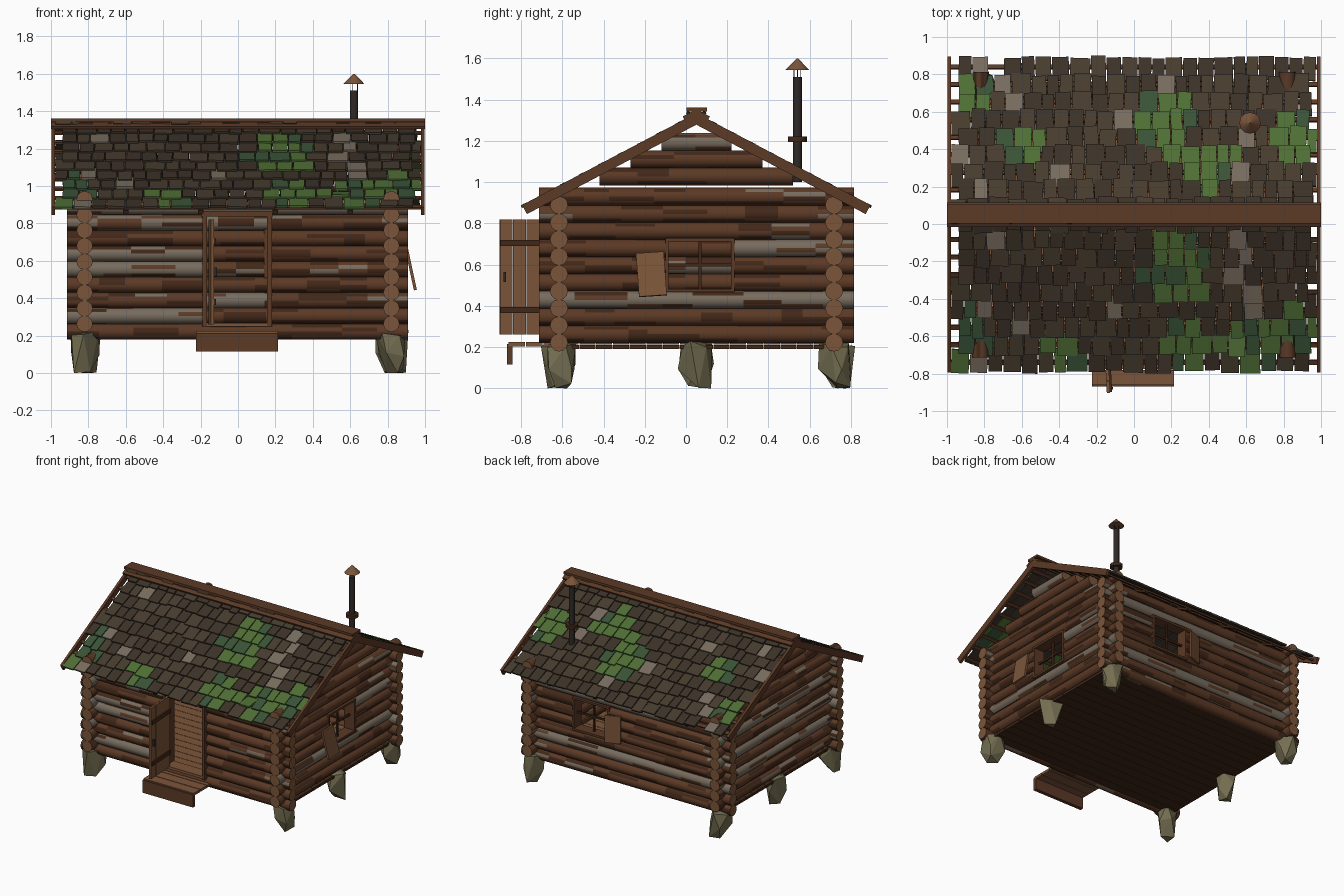
import bpy, bmesh, math, random
from mathutils import Matrix, Vector

random.seed(4)
if "Cube" in bpy.data.objects:
    bpy.data.objects.remove(bpy.data.objects["Cube"])

# ---- colours ----
PALETTE = {
    "log_brown": (92, 60, 42), "dark_brown": (68, 44, 31), "weathered_grey": (118, 107, 94),
    "cut_wood": (122, 85, 60), "shingle_dark": (62, 53, 44), "shingle_brown": (72, 62, 50),
    "moss": (80, 110, 56), "moss_dark": (60, 84, 58), "stone": (116, 110, 82), "metal": (50, 45, 42)}
BROWN, DARK, GREY, CUT, SHINGLE, SHINGLE2, MOSS, MOSS2, STONE, METAL = range(10)
MATS = []
for mat_name, rgb in PALETTE.items():
    m = bpy.data.materials.new(mat_name)
    m.use_nodes = True
    col = tuple((c / 255) ** 2.2 for c in rgb) + (1,)
    m.diffuse_color = col
    bsdf = m.node_tree.nodes["Principled BSDF"]
    bsdf.inputs["Base Color"].default_value = col
    bsdf.inputs["Roughness"].default_value = 0.9
    MATS.append(m)


def finish(bm, name, smooth=False):
    bmesh.ops.recalc_face_normals(bm, faces=bm.faces)
    me = bpy.data.meshes.new(name)
    bm.to_mesh(me)
    bm.free()
    for m in MATS:
        me.materials.append(m)
    if smooth:
        me.shade_smooth()
        me.set_sharp_from_angle(angle=math.radians(40))
    ob = bpy.data.objects.new(name, me)
    bpy.context.collection.objects.link(ob)
    return ob


def paint(verts, mat):
    for v in verts:
        for f in v.link_faces:
            f.material_index = mat


def box(bm, centre, size, mat, frame=Matrix(), turn=Matrix()):
    mx = frame @ Matrix.Translation(centre) @ turn @ Matrix.Diagonal((*size, 1))
    paint(bmesh.ops.create_cube(bm, size=1, matrix=mx)["verts"], mat)


def cone(bm, centre, r1, r2, depth, mat, sides=12):
    out = bmesh.ops.create_cone(bm, cap_ends=True, segments=sides, radius1=r1, radius2=r2,
                                depth=depth, matrix=Matrix.Translation(centre))
    paint(out["verts"], mat)


# ---- log walls ----
RAD, STEP, SIDES, MID = 0.0435, 0.0833, 12, 0.05


def log(bm, axis, a, b, fixed, z, weathered):
    """Round log along x or y, streaked lengthwise, with pale sawn ends."""
    n = max(1, round((b - a) / 0.2))
    cuts = [a] + [a + (b - a) * (i + random.uniform(-0.3, 0.3)) / n for i in range(1, n)] + [b]
    rings = []
    for t in cuts:
        ring = []
        for k in range(SIDES):
            ang = math.tau * k / SIDES
            side, up = fixed + RAD * math.cos(ang), z + RAD * math.sin(ang)
            ring.append(bm.verts.new((t, side, up) if axis == "x" else (side, t, up)))
        rings.append(ring)
    for r, s in zip(rings, rings[1:]):
        for k in range(SIDES):
            f = bm.faces.new((r[k], r[k - 1], s[k - 1], s[k]))
            f.material_index = random.choices((BROWN, DARK, GREY),
                                              (1, 1, 6) if weathered else (7, 3, 0.25))[0]
    for ring in (rings[0], rings[-1]):
        bm.faces.new(ring).material_index = CUT


def wall(name, axis, fixed, z0, rows, ends, opening=None, grey=(), grey_left=(), grey_right=()):
    """Stack of logs; rows inside the opening (from, to, low, high) are split."""
    bm = bmesh.new()
    for i in range(rows):
        z = z0 + STEP * i
        if opening and opening[2] < z < opening[3]:
            log(bm, axis, ends[0], opening[0], fixed, z, i in grey or i in grey_left)
            log(bm, axis, opening[1], ends[1], fixed, z, i in grey or i in grey_right)
        else:
            log(bm, axis, *ends, fixed, z, i in grey)
    if axis == "y":  # stepped gable
        for j, half in enumerate((0.47, 0.32, 0.17)):
            log(bm, axis, MID - half, MID + half, fixed, z0 + STEP * (rows + j) + 0.015, j == 2)
    finish(bm, name, True)


XE, YE = (-0.915, 0.91), (-0.713, 0.814)
DOOR, BACK_WIN, SIDE_WIN = (-0.19, 0.18, 0.26, 0.85), (0.14, 0.46, 0.5, 0.75), (-0.1, 0.235, 0.48, 0.73)
wall("front_wall_logs", "x", -0.616, 0.222, 9, XE, DOOR, (8,), (1, 4, 5, 7))
wall("back_wall_logs", "x", 0.718, 0.222, 9, XE, BACK_WIN, (2, 7))
wall("right_wall_logs", "y", 0.82, 0.263, 9, YE, SIDE_WIN, (2,), (), (5,))
wall("left_wall_logs", "y", -0.82, 0.263, 9, YE, None, (2, 4, 6))

# ---- floor ----
bm = bmesh.new()
for i in range(16):
    y = -0.6 + (i + 0.5) * 1.3 / 16
    box(bm, (0, y, 0.222), (1.64, 0.078, 0.02), CUT)
    box(bm, (0, y, 0.2), (1.7, 0.079, 0.02), DARK)
finish(bm, "floor_planks")

# ---- foundation stones ----
for x in (-0.82, 0.82):
    for y in (-0.61, MID, 0.73):
        bm = bmesh.new()
        lean = random.uniform(-0.03, 0.03)
        for z, r, n in ((0, 0.05, 3), (0.09, 0.08, 4), (0.2, 0.085, 5)):
            start = random.random() * 6
            for k in range(n):
                a = start + math.tau * k / n + random.uniform(-0.3, 0.3)
                rr = r * random.uniform(0.8, 1.15)
                off = lean if z == 0 else 0
                bm.verts.new((x + off + rr * math.cos(a), y + off + rr * math.sin(a),
                              z + random.uniform(0, 0.03) * (k > 0)))
        hull = bmesh.ops.convex_hull(bm, input=bm.verts)
        bmesh.ops.delete(bm, geom=[v for v in bm.verts if not v.link_faces], context="VERTS")
        for f in bm.faces:
            f.material_index = STONE
        finish(bm, "foundation_stone")

# ---- roof ----
PITCH, SLOPE, ROWS = math.atan2(0.446, 0.845), 0.955, 9
CO, SI = math.cos(PITCH), math.sin(PITCH)
MOSS_SPOTS = ((0.2, -0.3, 0.2), (-0.9, -0.65, 0.17), (0.3, -0.68, 0.17), (0.62, -0.72, 0.15),
              (0.85, -0.65, 0.15), (-0.4, -0.72, 0.13), (0.15, 0.58, 0.18), (0.42, 0.38, 0.18),
              (0.85, 0.52, 0.14), (-0.58, 0.5, 0.13), (-0.9, 0.78, 0.13))


def shingle_colour(x, y):
    near = max(1 - math.hypot(x - px, y - py) / r for px, py, r in MOSS_SPOTS)
    if near > random.uniform(-0.1, 0.3):
        return random.choice((MOSS, MOSS, MOSS2))
    return random.choices((SHINGLE, SHINGLE2, GREY), (6, 5, 0.6))[0]


for s, side in ((-1, "front"), (1, "back")):
    # slope frame: x along the ridge, y down the slope, z out of the roof
    frame = Matrix(((1, 0, 0, 0), (0, s * CO, s * SI, MID), (0, -SI, CO, 1.335), (0, 0, 0, 1)))
    bm = bmesh.new()
    for row in range(ROWS):
        low = (row + 1) * SLOPE / ROWS
        x = -0.98 + random.choice((0, 0.04))
        while x < 0.93:
            w = min(random.uniform(0.065, 0.115), 0.98 - x)
            d = low + random.uniform(-0.014, 0.008)
            lift = 0.35 if random.random() < 0.012 else random.uniform(0.07, 0.11)
            if random.random() > 0.012:
                cx = x + w / 2
                turn = Matrix.Rotation(lift, 4, "X") @ Matrix.Rotation(random.uniform(-0.04, 0.04), 4, "Z")
                box(bm, (cx, d - 0.068, -0.012), (w - 0.006, 0.136, 0.013),
                    shingle_colour(cx, MID + s * d * CO), frame, turn)
            x += w
    finish(bm, side + "_roof_shingles")
    bm = bmesh.new()
    for row in range(ROWS):
        box(bm, (0, (row + 0.55) * SLOPE / ROWS, -0.028), (1.96, 0.025, 0.012), BROWN, frame)
    for x in (-0.6, -0.2, 0.2, 0.6):
        box(bm, (x, SLOPE / 2, -0.042), (0.03, SLOPE - 0.04, 0.016), DARK, frame)
    finish(bm, side + "_roof_laths")
    bm = bmesh.new()
    for x in (-0.988, 0.988):
        box(bm, (x, SLOPE / 2, -0.025), (0.02, SLOPE, 0.05), BROWN, frame)
    box(bm, (0, 0.03, 0.008), (2, 0.072, 0.016), BROWN, frame)
    finish(bm, side + "_verge_and_ridge_boards")
bm = bmesh.new()
box(bm, (0, 0.053, 1.352), (2, 0.1, 0.018), BROWN)
finish(bm, "ridge_cap")

# ---- chimney ----
bm = bmesh.new()
CX, CY = 0.62, 0.54
cone(bm, (CX, CY, 1.255), 0.022, 0.022, 0.51, METAL)
cone(bm, (CX, CY, 1.208), 0.046, 0.046, 0.025, DARK)
cone(bm, (CX, CY, 1.572), 0.057, 0.004, 0.055, CUT)
for k in range(3):
    a = math.tau * k / 3
    box(bm, (CX + 0.019 * math.cos(a), CY + 0.019 * math.sin(a), 1.53), (0.004, 0.004, 0.06), METAL)
finish(bm, "chimney_pipe", True)

# ---- door ----
bm = bmesh.new()
for x in (-0.178, 0.168):
    box(bm, (x, -0.616, 0.545), (0.025, 0.115, 0.6), BROWN)
box(bm, (-0.005, -0.616, 0.85), (0.38, 0.115, 0.028), BROWN)
box(bm, (-0.005, -0.616, 0.258), (0.36, 0.1, 0.02), CUT)
finish(bm, "door_frame")
bm = bmesh.new()
leaf = Matrix.Translation((-0.15, -0.645, 0)) @ Matrix.Rotation(math.radians(3), 4, "Z")
for k in range(4):
    box(bm, (0, -0.033 - 0.065 * k, 0.54), (0.018, 0.061, 0.56), CUT, leaf)
for z in (0.705, 0.38):
    box(bm, (0.014, -0.13, z), (0.012, 0.25, 0.03), DARK, leaf)
box(bm, (0.016, -0.235, 0.54), (0.02, 0.012, 0.05), METAL, leaf)
finish(bm, "open_door")

# ---- front step ----
bm = bmesh.new()
for y in (-0.82, -0.735, -0.65):
    box(bm, (-0.005, y, 0.214), (0.44, 0.08, 0.02), CUT)
box(bm, (-0.005, -0.855, 0.165), (0.44, 0.028, 0.1), BROWN)
finish(bm, "front_step")


# ---- windows ----
def window(name, frame, a, b, low, high):
    """Frame and glazing bars; local x runs along the wall."""
    bm = bmesh.new()
    mx, mz, w, h = (a + b) / 2, (low + high) / 2, b - a, high - low
    for x in (a + 0.008, b - 0.008):
        box(bm, (x, 0, mz), (0.016, 0.09, h), BROWN, frame)
    for z in (low, high):
        box(bm, (mx, 0, z), (w, 0.09, 0.016), BROWN, frame)
    box(bm, (mx, 0, mz), (0.014, 0.014, h), DARK, frame)
    box(bm, (mx, 0, mz), (w, 0.014, 0.014), DARK, frame)
    finish(bm, name)


window("back_window", Matrix.Translation((0, 0.718, 0)), 0.14, 0.46, 0.515, 0.762)
window("right_window", Matrix.Translation((0.82, 0, 0)) @ Matrix.Rotation(math.pi / 2, 4, "Z"),
       -0.1, 0.235, 0.475, 0.72)
bm = bmesh.new()
box(bm, (0.925, -0.168, 0.553), (0.016, 0.135, 0.215), CUT,
    turn=Matrix.Rotation(math.radians(-12), 4, "Y") @ Matrix.Rotation(math.radians(4), 4, "X"))
finish(bm, "right_shutter")
bm = bmesh.new()
box(bm, (0.09, 0.785, 0.62), (0.12, 0.016, 0.215), CUT, turn=Matrix.Rotation(0.35, 4, "Z"))
finish(bm, "back_shutter")
